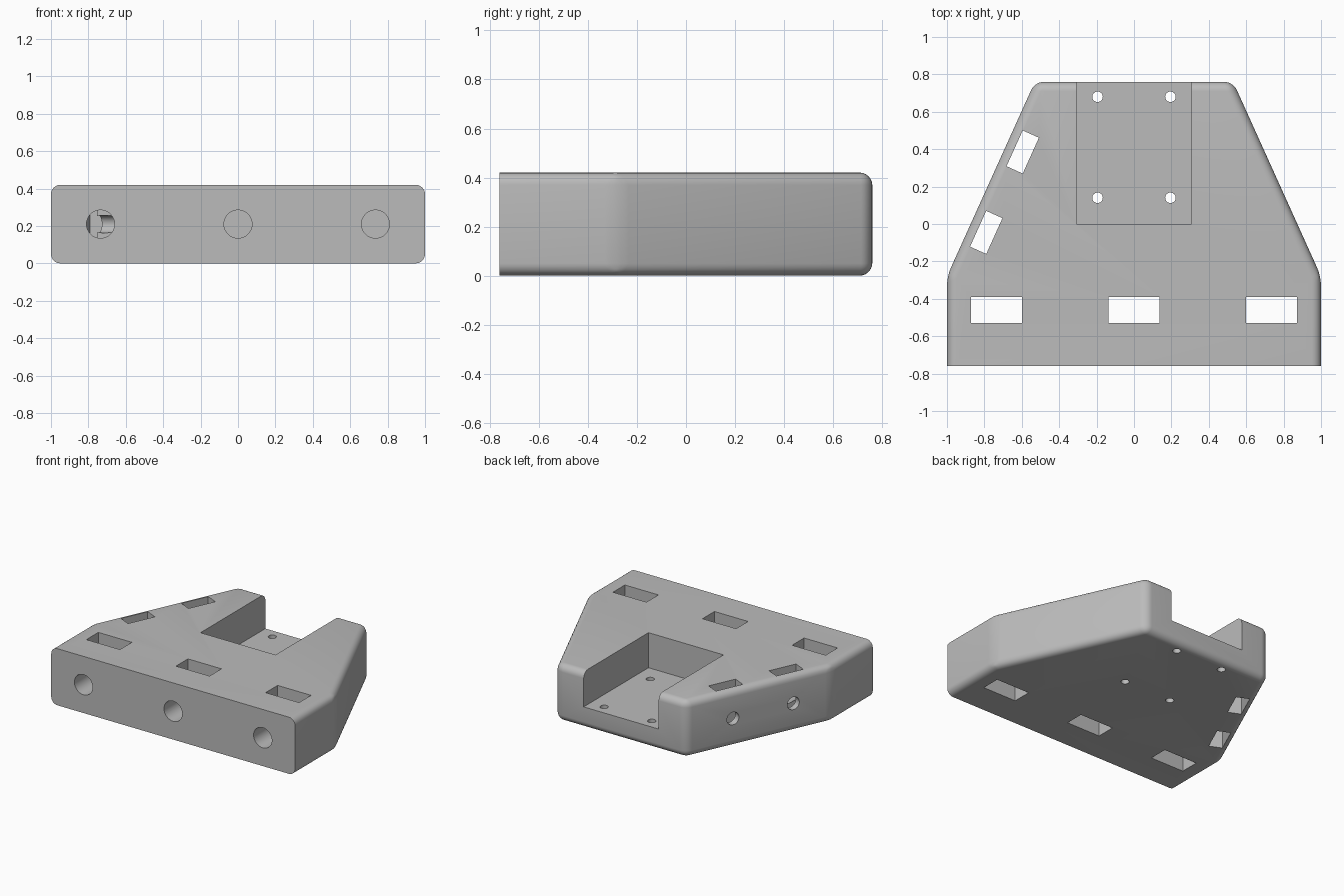
import bpy, bmesh, math
from mathutils import Vector

old = bpy.data.objects.get("Cube")
if old:
    bpy.data.objects.remove(old, do_unlink=True)

HEIGHT = 0.42
MID = HEIGHT / 2
FRONT, BACK = -0.76, 0.76
SLANT = math.atan2(1.04, 0.47)          # direction of the tapered sides

grey = bpy.data.materials.new("plain_grey")
grey.use_nodes = True
colour = (0.5, 0.5, 0.5, 1)
grey.diffuse_color = colour
grey.node_tree.nodes["Principled BSDF"].inputs["Base Color"].default_value = colour

# Block: tapered prism, every edge rounded except around the flat front face
half = [(1, FRONT), (1, -0.28), (0.53, BACK)]
outline = half + [(-x, y) for x, y in reversed(half)]
bm = bmesh.new()
base = bm.faces.new([bm.verts.new((x, y, 0)) for x, y in outline])
top = bmesh.ops.extrude_face_region(bm, geom=[base])["geom"]
bmesh.ops.translate(bm, vec=(0, 0, HEIGHT),
                    verts=[g for g in top if isinstance(g, bmesh.types.BMVert)])
bmesh.ops.recalc_face_normals(bm, faces=bm.faces)
rounded = [e for e in bm.edges if any(v.co.y > FRONT + 0.01 for v in e.verts)]
bmesh.ops.bevel(bm, geom=rounded, offset=0.05, segments=6, profile=0.5,
                affect='EDGES', clamp_overlap=True)
mesh = bpy.data.meshes.new("mounting_block")
bm.to_mesh(mesh)
bm.free()
mesh.materials.append(grey)
block = bpy.data.objects.new("mounting_block", mesh)
bpy.context.collection.objects.link(block)

cutters = []


def add_cutter(name):
    ob = bpy.context.object
    ob.name = name
    ob.hide_render = True
    ob.data.materials.append(grey)
    cutters.append(ob)


def cut_box(name, centre, size, angle=0):
    bpy.ops.mesh.primitive_cube_add(size=1, location=centre, rotation=(0, 0, angle))
    bpy.context.object.scale = size
    add_cutter(name)


def cut_bore(name, start, end, radius):
    start, end = Vector(start), Vector(end)
    axis = end - start
    bpy.ops.mesh.primitive_cylinder_add(
        vertices=32, radius=radius, depth=axis.length, location=(start + end) / 2,
        rotation=axis.to_track_quat('Z', 'Y').to_euler())
    add_cutter(name)


# Pocket open to the back, with four screw holes in its floor
FLOOR = 0.16
cut_box("pocket_cutter", (0, 0.5, FLOOR + 0.5), (0.615, 1, 1))
for x in (-0.195, 0.195):
    for y in (0.14, 0.68):
        cut_bore("screw_hole_cutter", (x, y, -0.1), (x, y, 0.3), 0.028)

# Front nut slots and the bores that reach through them
for x in (-0.735, 0, 0.735):
    cut_box("front_slot_cutter", (x, -0.46, MID), (0.275, 0.14, 1))
    cut_bore("front_bore_cutter", (x, FRONT - 0.1, MID), (x, -0.08, MID), 0.075)

# Side nut slots and bores along the right tapered side
inward = Vector((math.sin(SLANT), -math.cos(SLANT), 0))
for x, y in ((-0.595, 0.385), (-0.79, -0.045)):
    centre = Vector((x, y, MID))
    cut_box("side_slot_cutter", centre, (0.21, 0.095, 1), SLANT)
    cut_bore("side_bore_cutter", centre - inward * 0.3, centre + inward * 0.15, 0.047)

# Apply the cuts, then remove the cutters
for ob in cutters:
    mod = block.modifiers.new(ob.name, 'BOOLEAN')
    mod.operation = 'DIFFERENCE'
    mod.solver = 'EXACT'
    mod.object = ob
bpy.ops.object.select_all(action='DESELECT')
block.select_set(True)
bpy.context.view_layer.objects.active = block
for mod in list(block.modifiers):
    bpy.ops.object.modifier_apply(modifier=mod.name)
for ob in cutters:
    bpy.data.objects.remove(ob, do_unlink=True)
bpy.ops.object.shade_smooth_by_angle(angle=math.radians(30))
